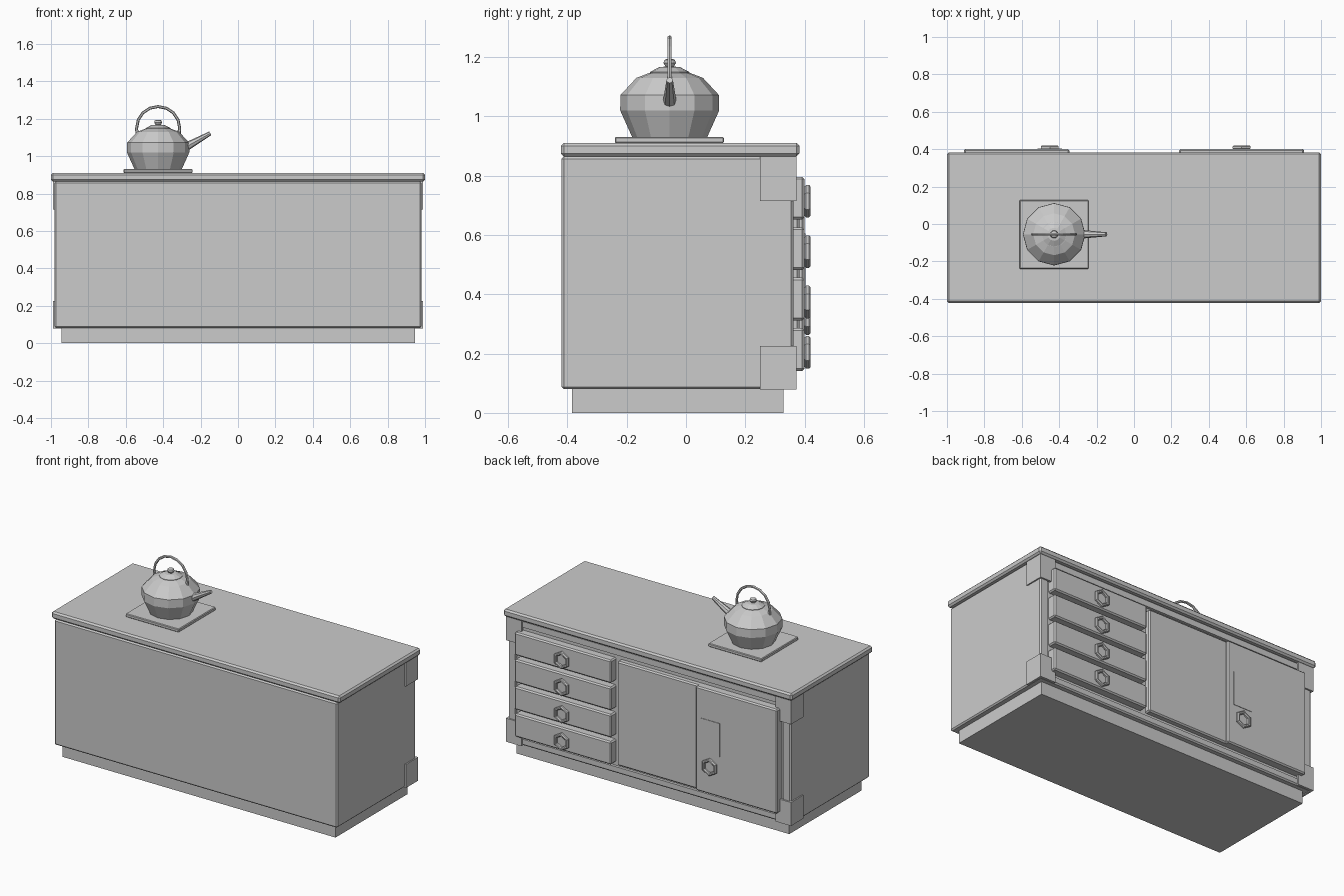
import bpy, bmesh, math
from mathutils import Vector

if "Cube" in bpy.data.objects:
    bpy.data.objects.remove(bpy.data.objects["Cube"])


def finish(name, bm):
    bmesh.ops.recalc_face_normals(bm, faces=bm.faces[:])
    me = bpy.data.meshes.new(name)
    bm.to_mesh(me)
    bm.free()
    ob = bpy.data.objects.new(name, me)
    bpy.context.collection.objects.link(ob)
    return ob


def box(name, x, y, z, bevel=0.0):
    """Box from (min, max) ranges, optionally chamfered."""
    bm = bmesh.new()
    bmesh.ops.create_cube(bm, size=1)
    for v in bm.verts:
        v.co = Vector([(r[0] + r[1]) / 2 + c * (r[1] - r[0]) for c, r in zip(v.co, (x, y, z))])
    if bevel:
        bmesh.ops.bevel(bm, geom=bm.edges[:], offset=bevel, segments=1, affect='EDGES')
    return finish(name, bm)


def tube(name, rings, closed=False):
    """Skin a list of rings (each a list of points) with quads."""
    bm = bmesh.new()
    vs = [[bm.verts.new(p) for p in r] for r in rings]
    n = len(vs[0])
    count = len(vs) if closed else len(vs) - 1
    for i in range(count):
        a, b = vs[i], vs[(i + 1) % len(vs)]
        for j in range(n):
            k = (j + 1) % n
            bm.faces.new((a[j], a[k], b[k], b[j]))
    if not closed:
        bm.faces.new(vs[0])
        bm.faces.new(vs[-1])
    return finish(name, bm)


def lathe(name, profile, centre, sides):
    rings = [[(centre[0] + r * math.cos(math.tau * j / sides),
               centre[1] + r * math.sin(math.tau * j / sides), z) for j in range(sides)]
             for r, z in profile]
    return tube(name, rings)


# cabinet
box("plinth", (-0.945, 0.945), (-0.385, 0.328), (0, 0.09))
body = box("cabinet_body", (-0.98, 0.98), (-0.42, 0.362), (0.08, 0.865), 0.008)
box("worktop", (-1, 1), (-0.422, 0.383), (0.865, 0.91), 0.01)

# shallow recess that leaves a frame around drawers and doors
cutter = box("recess_cutter", (-0.93, 0.93), (0.345, 0.5), (0.12, 0.82))
cutter.hide_render = True
cutter.hide_viewport = True
cut = body.modifiers.new("recess", 'BOOLEAN')
cut.object = cutter
cut.solver = 'EXACT'

# corner brackets wrapping the back corners
for side, s in (("right", 1), ("left", -1)):
    for level, z in (("lower", (0.079, 0.226)), ("upper", (0.715, 0.864))):
        pts = [(0.988, 0.25), (0.988, 0.372), (0.88, 0.372), (0.88, 0.358), (0.976, 0.358), (0.976, 0.25)]
        tube(f"{side}_{level}_bracket", [[(s * px, py, h) for px, py in pts] for h in z])


def pull(name, x, z):
    """Six-sided ring handle."""
    rings = []
    for i in range(6):
        a = math.tau * i / 6 + math.pi / 2
        rings.append([(x + (0.045 + dr) * math.cos(a), 0.41 + dy, z + (0.045 + dr) * math.sin(a))
                      for dr, dy in ((0.010, -0.005), (0.010, 0.005), (0.004, 0.01),
                                     (-0.004, 0.01), (-0.010, 0.005), (-0.010, -0.005),
                                     (-0.004, -0.01), (0.004, -0.01))])
    return tube(name, rings, closed=True)


# drawers
for i in range(4):
    zc = 0.724 - 0.17 * i
    box(f"drawer_{i + 1}", (0.24, 0.91), (0.34, 0.4), (zc - 0.072, zc + 0.072), 0.008)
    pull(f"drawer_handle_{i + 1}", 0.575, zc - 0.01)

# sliding doors
box("rear_door", (-0.40, 0.21), (0.34, 0.383), (0.142, 0.795), 0.008)
box("front_door", (-0.91, -0.345), (0.34, 0.4), (0.142, 0.795), 0.008)
box("door_plate", (-0.515, -0.385), (0.39, 0.403), (0.395, 0.605))
pull("door_handle", -0.45, 0.318)

# kettle on its trivet
KX, KY = -0.427, -0.055
box("trivet", (-0.612, -0.243), (-0.24, 0.128), (0.91, 0.931), 0.004)
lathe("kettle_body", [(0.126, 0.929), (0.167, 1.02), (0.166, 1.072), (0.112, 1.13), (0.067, 1.147)],
      (KX, KY), 12)
lathe("kettle_lid", [(0.066, 1.14), (0.066, 1.15), (0.035, 1.166), (0.014, 1.168), (0.021, 1.18),
                     (0.018, 1.19), (0.009, 1.194)], (KX, KY), 12)

# kettle handle arch
arch = [(0.115, 1.135)] + [(0.115 * math.cos(math.pi * i / 8), 1.15 + 0.115 * math.sin(math.pi * i / 8))
                           for i in range(9)] + [(-0.115, 1.135)]
rings = []
for i, (px, pz) in enumerate(arch):
    a, b = arch[max(i - 1, 0)], arch[min(i + 1, len(arch) - 1)]
    t = Vector((b[0] - a[0], 0, b[1] - a[1])).normalized()
    n = t.cross(Vector((0, 1, 0)))
    c = Vector((KX + px, KY, pz))
    rings.append([c + 0.008 * (math.cos(k * math.tau / 6) * n + math.sin(k * math.tau / 6) * Vector((0, 1, 0)))
                  for k in range(6)])
tube("kettle_handle", rings)
for s in (-1, 1):
    lathe("kettle_handle_mount", [(0.009, 1.09), (0.009, 1.14)], (KX + s * 0.113, KY), 6)

# spout
start, end = Vector((-0.30, KY, 1.037)), Vector((-0.148, KY, 1.122))
t = (end - start).normalized()
n = t.cross(Vector((0, 1, 0)))
tube("kettle_spout", [[c + r * (math.cos(k * math.tau / 8) * n + math.sin(k * math.tau / 8) * Vector((0, 1, 0)))
                       for k in range(8)] for c, r in ((start, 0.025), (end, 0.011))])
